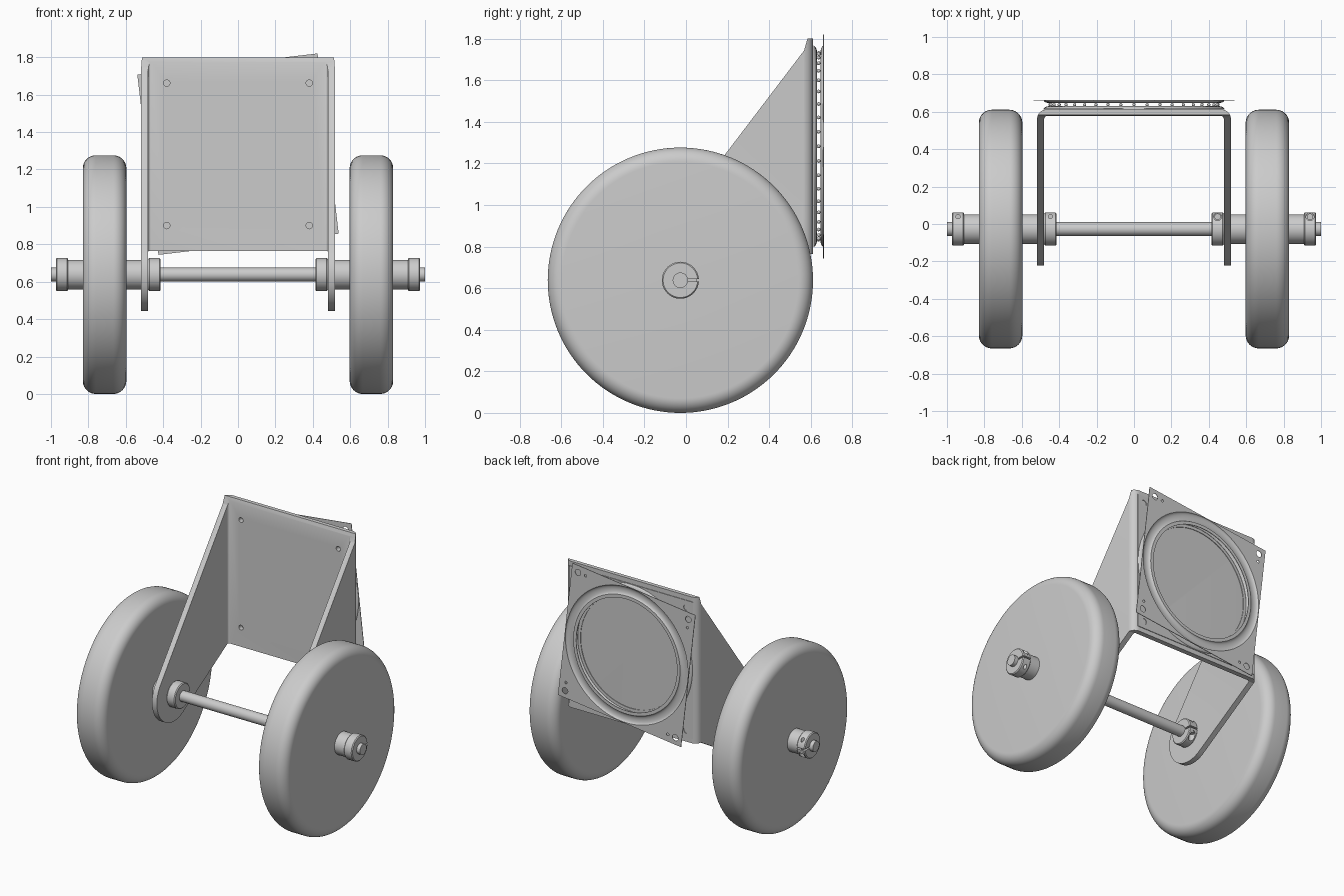
import bpy, bmesh
from math import sin, cos, pi, tau, atan2, acos, hypot, radians
from mathutils import Matrix, Vector

if "Cube" in bpy.data.objects:
    bpy.data.objects.remove(bpy.data.objects["Cube"])

GREY = bpy.data.materials.new("plain_grey")
GREY.use_nodes = True
GREY.diffuse_color = (0.6, 0.6, 0.6, 1)
GREY.node_tree.nodes["Principled BSDF"].inputs["Base Color"].default_value = (0.6, 0.6, 0.6, 1)

AY, AZ = -0.027, 0.638      # axle centre
PZ = 1.282                  # turntable centre height
parts = []


def finish(name, bm):
    bmesh.ops.recalc_face_normals(bm, faces=bm.faces)
    me = bpy.data.meshes.new(name)
    bm.to_mesh(me)
    bm.free()
    me.materials.append(GREY)
    ob = bpy.data.objects.new(name, me)
    bpy.context.scene.collection.objects.link(ob)
    parts.append(ob)
    return ob


def place(axis, a, b, d):
    """Point with in-plane coordinates a, b and depth d along the axis."""
    return {"x": (d, a, b), "y": (a, d, b), "z": (a, b, d)}[axis]


def prism(name, axis, pts, lo, hi):
    bm = bmesh.new()
    ends = [[bm.verts.new(place(axis, a, b, d)) for a, b in pts] for d in (lo, hi)]
    for end in ends:
        bm.faces.new(end)
    for i in range(len(pts)):
        j = (i + 1) % len(pts)
        bm.faces.new((ends[0][i], ends[0][j], ends[1][j], ends[1][i]))
    return finish(name, bm)


def lathe(name, axis, ca, cb, profile, n=96):
    """Revolve a closed (radius, depth) profile about an axis through ca, cb."""
    bm = bmesh.new()
    rings = [[bm.verts.new(place(axis, ca + r * cos(tau * k / n), cb + r * sin(tau * k / n), d))
              for r, d in profile] for k in range(n)]
    m = len(profile)
    for k in range(n):
        p, q = rings[k], rings[(k + 1) % n]
        for i in range(m):
            j = (i + 1) % m
            bm.faces.new((p[i], p[j], q[j], q[i]))
    return finish(name, bm)


def arc(ca, cb, r, start, end, n=10):
    return [(ca + r * cos(start + (end - start) * i / n),
             cb + r * sin(start + (end - start) * i / n)) for i in range(n + 1)]


def circle(ca, cb, r, n=24):
    return arc(ca, cb, r, 0, tau, n)[:-1]


def rect(a0, a1, b0, b1):
    return [(a0, b0), (a1, b0), (a1, b1), (a0, b1)]


def boolean(ob, tools, op="DIFFERENCE"):
    for tool in tools:
        mod = ob.modifiers.new("cut", "BOOLEAN")
        mod.operation, mod.solver, mod.object = op, "EXACT", tool
    bpy.context.view_layer.update()
    done = bpy.data.meshes.new_from_object(ob.evaluated_get(bpy.context.evaluated_depsgraph_get()))
    ob.modifiers.clear()
    ob.data = done
    for tool in tools:
        parts.remove(tool)
        bpy.data.objects.remove(tool)


# Bracket: bent channel trimmed to its side outline
OUT, INN, BACK, FACE, BEND = 0.518, 0.48, 0.612, 0.577, 0.05
channel = (arc(OUT - BEND, BACK - BEND, BEND, 0, pi / 2) +
           arc(BEND - OUT, BACK - BEND, BEND, pi / 2, pi) +
           [(-OUT, -0.4), (-INN, -0.4)] +
           arc(0.015 - INN, FACE - 0.015, 0.015, pi, pi / 2, 5) +
           arc(INN - 0.015, FACE - 0.015, 0.015, pi / 2, 0, 5) +
           [(INN, -0.4), (OUT, -0.4)])
bracket = prism("bracket", "z", channel, 0.3, 1.9)
END_R = 0.195


def tangent(py, pz, side):
    dy, dz = py - AY, pz - AZ
    return atan2(dz, dy) + side * acos(END_R / hypot(dy, dz))


top, low = (0.568, 1.743), (0.57, 0.765)
outline = ([(0.7, 0.765), (0.7, 1.8), (0.584, 1.8), top] +
           arc(AY, AZ, END_R, tangent(*top, 1), tangent(*low, -1) + tau, 32) + [low])
boolean(bracket, [prism("trim", "x", outline, -0.8, 0.8)], "INTERSECT")
boolean(bracket, [prism("hole", "y", circle(x, z, 0.017), 0.5, 0.7)
                  for x in (-0.381, 0.381) for z in (0.9, 1.662)])

# Axle
prism("axle", "x", circle(AY, AZ, 0.037, 48), -1, 1)


def clamp_collar(name, mid, flip):
    h, r, c = 0.033, 0.089, 0.006
    ob = lathe(name, "x", AY, AZ, [(0.036, mid - h), (r - c, mid - h), (r, mid - h + c),
                                   (r, mid + h - c), (r - c, mid + h), (0.036, mid + h)], 64)
    hy = AY + 0.066
    bore = sorted((AZ + flip * 0.022, AZ + flip * 0.2))
    boolean(ob, [prism("slot", "x", rect(AY + 0.02, AY + 0.2, AZ - 0.006, AZ + 0.006),
                       mid - 0.1, mid + 0.1),
                 prism("bore", "z", circle(mid, hy, 0.021), *bore),
                 prism("thread", "z", circle(mid, hy, 0.011), AZ - 0.2, AZ + 0.2)])
    # Clamp screw head, sunk in the bore
    prism(name + "_screw", "z", circle(mid, hy, 0.017),
          *sorted((AZ + flip * 0.018, AZ + flip * 0.032)))


# Wheels, hubs and collars on both sides
W0, W1, WR, RND = 0.597, 0.83, 0.638, 0.07
for s, side in ((1, "left"), (-1, "right")):
    tyre = ([(0.03, W0)] + arc(WR - RND, W0 + RND, RND, -pi / 2, 0) +
            arc(WR - RND, W1 - RND, RND, 0, pi / 2) + [(0.03, W1)])
    lathe(side + "_wheel", "x", AY, AZ, [(r, s * d) for r, d in tyre], 128)
    lathe(side + "_hub", "x", AY, AZ,
          [(r, s * d) for r, d in ((0.036, 0.5), (0.079, 0.5), (0.079, 0.908), (0.036, 0.908))], 64)
    clamp_collar(side + "_outer_collar", s * 0.941, s)
    clamp_collar(side + "_inner_collar", s * 0.447, s)

# Turntable bearing: two pressed square plates with facing ball races
HALF, T = 0.485, 0.004


def bearing_plate(name, y, inward, angle):
    sheet = prism(name, "y", rect(-HALF, HALF, -HALF, HALF), y, y + inward * T)
    tools = [prism("opening", "y", circle(0, 0, 0.481, 96), y - 0.1, y + 0.1)]
    for k in range(4):
        c, s = round(cos(k * pi / 2)), round(sin(k * pi / 2))
        for a, b, r in ((0.435, 0.435, 0.022), (0.375, 0.435, 0.009)):
            tools.append(prism("hole", "y", circle(a * c - b * s, a * s + b * c, r, 20),
                               y - 0.1, y + 0.1))
    boolean(sheet, tools)
    outer = [(0.449 + 0.035 * cos(t * pi / 10), 0.018 * sin(t * pi / 10)) for t in range(11)]
    inner = [(0.449 + 0.031 * cos(t * pi / 10), 0.014 * sin(t * pi / 10)) for t in range(10, -1, -1)]
    lip = [(0.395, 0.004), (0.395, 0.0)]
    race = outer[:-1] + [(0.416, 0.004)] + lip + inner
    ring = lathe(name + "_race", "y", 0, 0, [(r, y + inward * d) for r, d in race], 96)
    turn = Matrix.Translation(Vector((0, 0, PZ))) @ Matrix.Rotation(-angle, 4, "Y")
    for ob in (sheet, ring):
        ob.data.transform(turn)


bearing_plate("fixed_plate", 0.6125, 1, 0)
bearing_plate("turning_plate", 0.664, -1, radians(6.7))

# Balls between the races
bm = bmesh.new()
for k in range(40):
    a = tau * k / 40
    bmesh.ops.create_icosphere(bm, subdivisions=2, radius=0.009, matrix=Matrix.Translation(
        (0.449 * cos(a), 0.638, PZ + 0.449 * sin(a))))
finish("bearing_balls", bm)

# Smooth the curved surfaces, keep the edges crisp
bpy.ops.object.select_all(action="DESELECT")
for ob in parts:
    ob.select_set(True)
bpy.context.view_layer.objects.active = parts[0]
bpy.ops.object.shade_smooth_by_angle(angle=radians(30))
